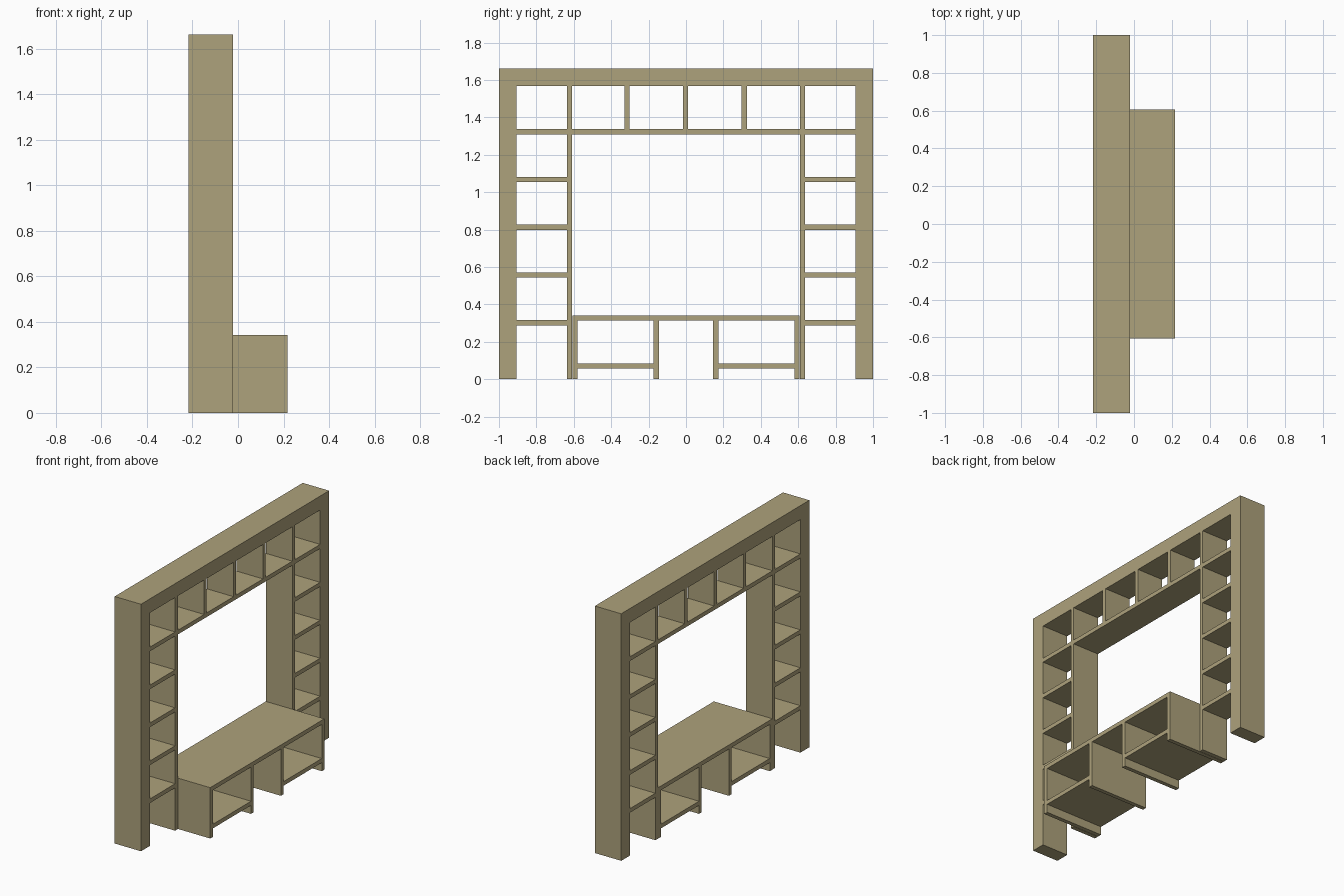
import bpy
import bmesh

if "Cube" in bpy.data.objects:
    bpy.data.objects.remove(bpy.data.objects["Cube"], do_unlink=True)

# Single matte wood colour
wood = bpy.data.materials.new("khaki wood")
wood.use_nodes = True
colour = (0.42, 0.36, 0.20, 1)
wood.diffuse_color = colour
wood.node_tree.nodes["Principled BSDF"].inputs["Base Color"].default_value = colour

BACK, FRONT, BENCH_FRONT = -0.218, -0.022, 0.218
HEIGHT = 1.662
BOARD = 0.028          # thickness of every thin board
POST_IN = 0.905        # inner face of the outer posts
PANEL_IN, PANEL_OUT = 0.609, 0.637
BEAM_Z = 1.568         # underside of the top beam
BRIDGE_Z = 1.309       # underside of the upper shelf
BENCH_Y, BENCH_Z = 0.607, 0.342


def board(name, y, z, front=FRONT):
    """Box running from the back plane to front, spanning the y and z ranges."""
    bm = bmesh.new()
    bmesh.ops.create_cube(bm, size=1)
    spans = ((BACK, front), y, z)
    for v in bm.verts:
        v.co = [lo if c < 0 else hi for c, (lo, hi) in zip(v.co, spans)]
    mesh = bpy.data.meshes.new(name)
    bm.to_mesh(mesh)
    bm.free()
    mesh.materials.append(wood)
    obj = bpy.data.objects.new(name, mesh)
    bpy.context.collection.objects.link(obj)
    return obj


def pair(name, y, z, front=FRONT):
    """The same board on both sides of the unit."""
    board(name + "_left", y, z, front)
    board(name + "_right", (-y[1], -y[0]), z, front)


# Thick outer frame
board("top_beam", (-1, 1), (BEAM_Z, HEIGHT))
pair("outer_post", (POST_IN, 1), (0, BEAM_Z))

# Side towers: inner panels and evenly spaced shelves
pair("inner_panel", (PANEL_IN, PANEL_OUT), (0, BEAM_Z))
for i in range(5):
    z = 0.288 + i * (BRIDGE_Z - 0.288) / 4
    pair(f"tower_shelf_{i + 1}", (PANEL_OUT, POST_IN), (z, z + BOARD))

# Upper shelf with its three dividers
board("bridge_shelf", (-PANEL_IN, PANEL_IN), (BRIDGE_Z, BRIDGE_Z + BOARD))
for i in (-1, 0, 1):
    y = i * 0.313 - 0.002
    board(f"bridge_divider_{i + 2}", (y - BOARD / 2, y + BOARD / 2),
          (BRIDGE_Z + BOARD, BEAM_Z))

# Low bench passing through the opening
under = BENCH_Z - BOARD
board("bench_top", (-BENCH_Y, BENCH_Y), (under, BENCH_Z), BENCH_FRONT)
pair("bench_side", (BENCH_Y - BOARD, BENCH_Y), (0, under), BENCH_FRONT)
pair("bench_divider", (0.145, 0.145 + BOARD), (0, under), BENCH_FRONT)
pair("bench_low_shelf", (0.145 + BOARD, BENCH_Y - BOARD),
     (0.057, 0.057 + BOARD), BENCH_FRONT)
